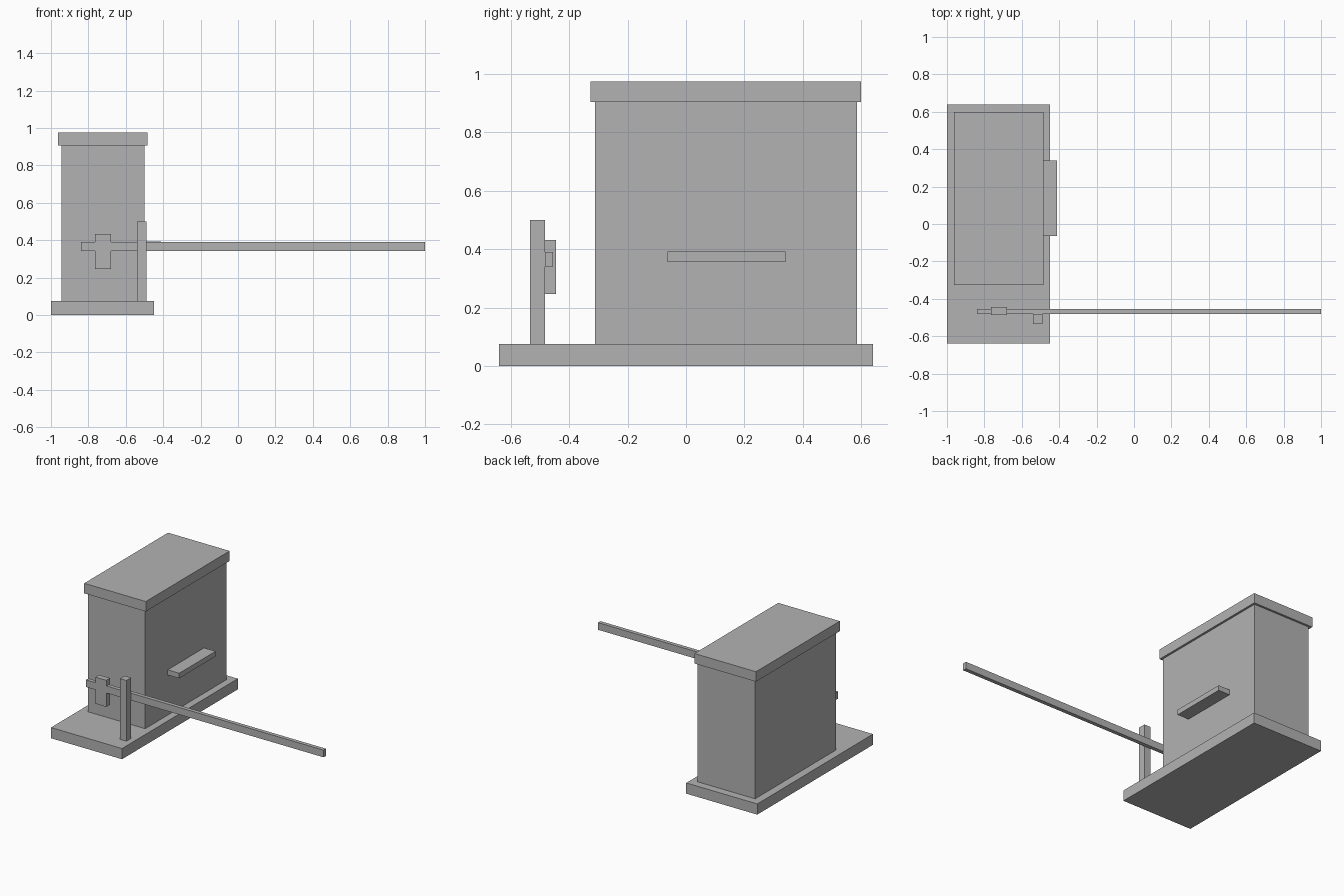
import bpy
from mathutils import Vector

cube = bpy.data.objects.get("Cube")
if cube:
    bpy.data.objects.remove(cube, do_unlink=True)

# Single flat colour
grey = bpy.data.materials.new("plain grey")
grey.use_nodes = True
colour = (0.45, 0.45, 0.45, 1)
grey.diffuse_color = colour
grey.node_tree.nodes["Principled BSDF"].inputs["Base Color"].default_value = colour


def box(name, low, high):
    """Axis-aligned block between two opposite corners."""
    low, high = Vector(low), Vector(high)
    bpy.ops.mesh.primitive_cube_add(size=1, location=(low + high) / 2)
    block = bpy.context.object
    block.name = name
    block.scale = high - low
    bpy.ops.object.transform_apply(location=False, rotation=False, scale=True)
    block.data.materials.append(grey)
    return block


# Booth
floor = 0.075
eaves = 0.905
box("base_slab", (-1, -0.64, 0), (-0.45, 0.64, floor))
box("booth_body", (-0.945, -0.312, floor), (-0.5, 0.585, eaves))
box("booth_roof", (-0.962, -0.327, eaves), (-0.485, 0.6, 0.975))
box("counter_shelf", (-0.5, -0.063, 0.356), (-0.411, 0.34, 0.392))

# Barrier
box("barrier_post", (-0.54, -0.534, floor), (-0.49, -0.482, 0.5))
box("barrier_arm", (-0.84, -0.482, 0.341), (1, -0.455, 0.391))
box("counterweight", (-0.765, -0.486, 0.246), (-0.68, -0.445, 0.432))
